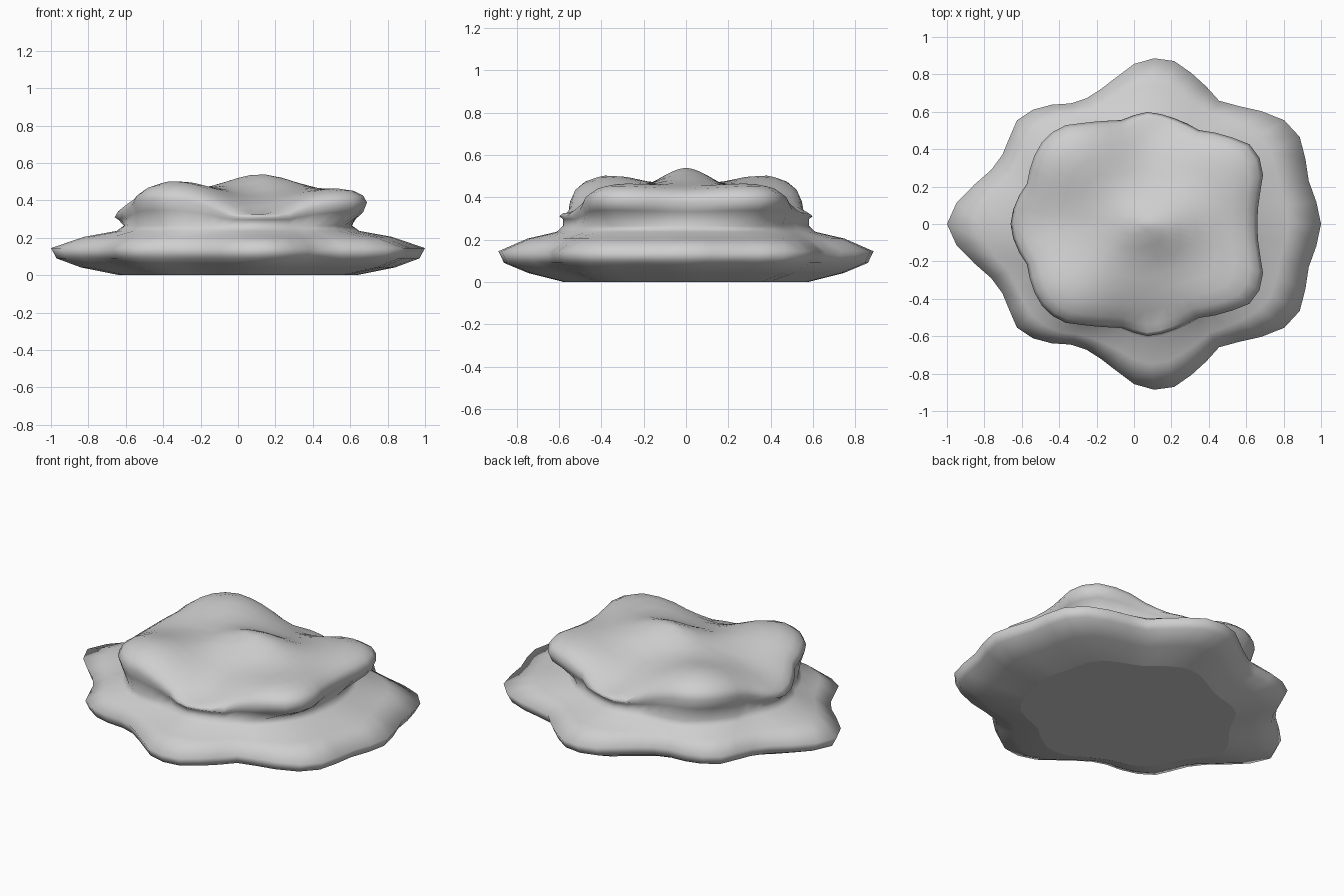
import bpy, bmesh, math

if "Cube" in bpy.data.objects:
    bpy.data.objects.remove(bpy.data.objects["Cube"])

N = 52  # points around each ring

# Half outlines (mirrored across y), from +x round to -x
LOWER = [(1, 0), (.98, .1), (.93, .24), (.91, .38), (.87, .51), (.74, .59), (.6, .615),
         (.45, .66), (.35, .77), (.2, .88), (.05, .885), (-.1, .78), (-.22, .68),
         (-.35, .64), (-.5, .63), (-.62, .565), (-.68, .42), (-.72, .33), (-.8, .25),
         (-.94, .13), (-1, 0)]
UPPER = [(.66, 0), (.66, .12), (.69, .24), (.685, .33), (.62, .425), (.5, .47), (.35, .5),
         (.2, .57), (.08, .6), (-.08, .55), (-.25, .54), (-.4, .52), (-.49, .44),
         (-.54, .35), (-.57, .22), (-.64, .1), (-.66, 0)]


def radius(outline, a):
    """Distance from the centre to the outline at angle a."""
    a = abs(math.atan2(math.sin(a), math.cos(a)))
    pts = [(math.atan2(y, x), math.hypot(x, y)) for x, y in outline]
    for (a0, r0), (a1, r1) in zip(pts, pts[1:]):
        if a <= a1 + 1e-6:
            return r0 + (r1 - r0) * (a - a0) / (a1 - a0)
    return pts[-1][1]


# Mounds and hollows of the top: x, y, spread x, spread y, height
BUMPS = [(.12, 0, .17, .12, .095), (-.32, .36, .17, .15, .058), (.55, .32, .16, .15, .02),
         (.12, .6, .17, .17, -.12), (-.65, 0, .13, .15, -.07), (.12, .2, .13, .1, -.015)]


def top_height(x, y):
    y = abs(y)
    return .447 + sum(h * math.exp(-((x - cx) / sx) ** 2 / 2 - ((y - cy) / sy) ** 2 / 2)
                      for cx, cy, sx, sy, h in BUMPS)


def column(a):
    """Points from the base edge up to just before the top centre."""
    lo, up = radius(LOWER, a), radius(UPPER, a)
    c, s = math.cos(a), math.sin(a)
    neck = min(.97 * up, .61)
    rim = max(top_height(up * c, up * s) - .07, .31)
    prof = [(lo * .45 + .18, 0), (lo * .84, .042), (lo * .97, .09), (lo, .145),
            (lo * .55 + neck * .45, .205), (neck * .9 + lo * .1, .237), (neck, .265),
            (up * .97, (.265 + rim) / 2 + .01), (up, rim)]
    for k, drop in ((.97, .035), (.9, .012), (.78, 0), (.64, 0), (.5, 0), (.36, 0), (.22, 0), (.1, 0)):
        z = top_height(up * k * c, up * k * s) - drop
        prof.append((up * k, max(z, rim + .015)))
    return [(r * c, r * s, z) for r, z in prof]


# Layered rock lofted ring by ring
bm = bmesh.new()
cols = [[bm.verts.new(p) for p in column(2 * math.pi * i / N)] for i in range(N)]
peak = bm.verts.new((0, 0, top_height(0, 0)))
for i in range(N):
    a, b = cols[i], cols[(i + 1) % N]
    for j in range(len(a) - 1):
        bm.faces.new((a[j], b[j], b[j + 1], a[j + 1])).smooth = True
    bm.faces.new((a[-1], b[-1], peak)).smooth = True
bm.faces.new([c[0] for c in reversed(cols)])  # flat base
bmesh.ops.recalc_face_normals(bm, faces=bm.faces)

mesh = bpy.data.meshes.new("layered_rock")
bm.to_mesh(mesh)
bm.free()
rock = bpy.data.objects.new("layered_rock", mesh)
bpy.context.collection.objects.link(rock)

grey = bpy.data.materials.new("stone grey")
grey.diffuse_color = (.62, .62, .62, 1)
grey.use_nodes = True
grey.node_tree.nodes["Principled BSDF"].inputs["Base Color"].default_value = grey.diffuse_color
mesh.materials.append(grey)
